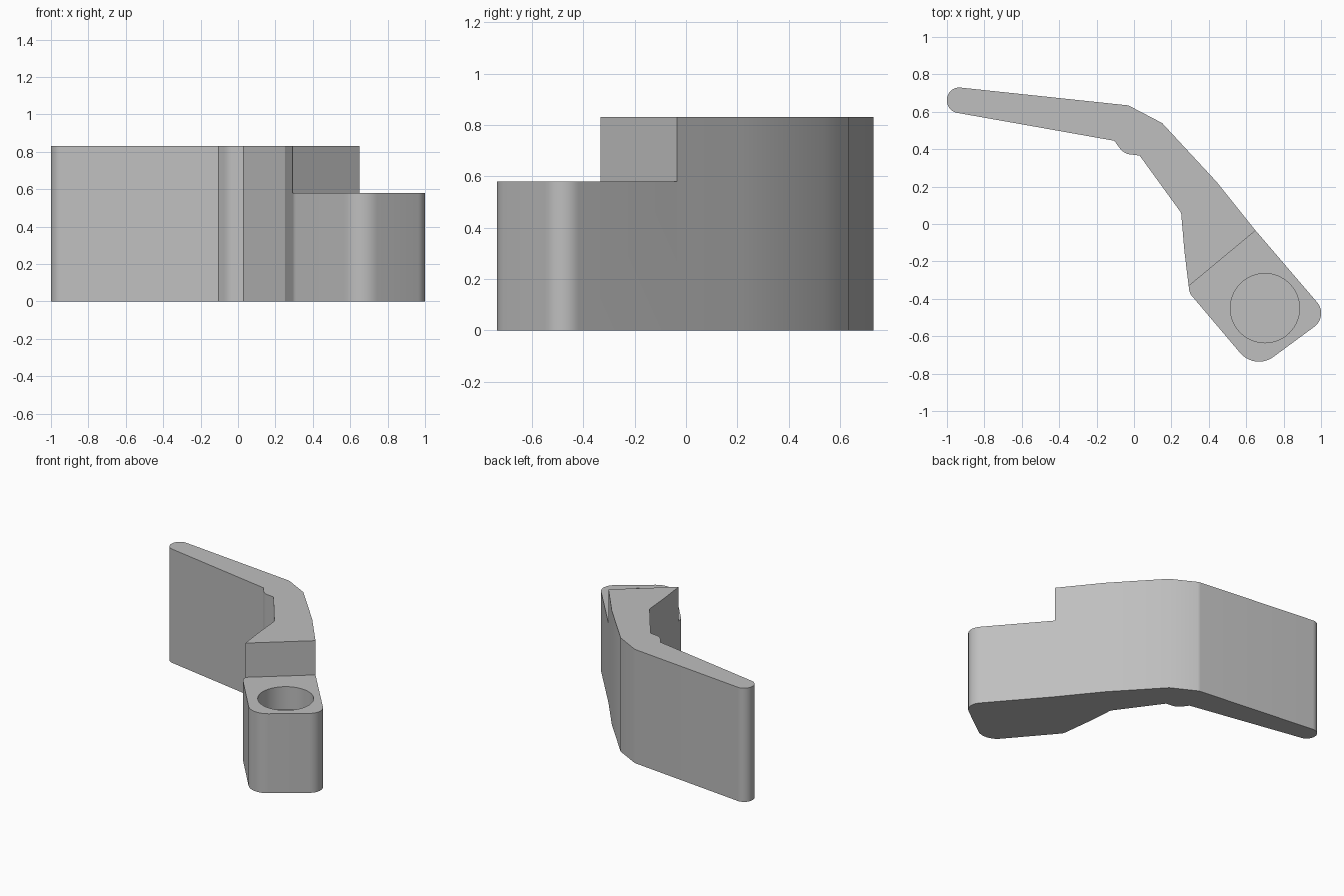
import bpy, bmesh, math
from mathutils import Vector

cube = bpy.data.objects.get("Cube")
if cube:
    bpy.data.objects.remove(cube, do_unlink=True)

HEIGHT, STEP, POCKET = 0.83, 0.58, 0.165

grey = bpy.data.materials.new("plain grey")
grey.use_nodes = True
colour = (0.52, 0.52, 0.52, 1)
grey.diffuse_color = colour
grey.node_tree.nodes["Principled BSDF"].inputs["Base Color"].default_value = colour


def rounded(corners, steps=10):
    """Outline from (x, y, radius) corners, each rounded by a tangent arc."""
    out = []
    for i, (x, y, r) in enumerate(corners):
        p = Vector((x, y))
        if r == 0:
            out.append(p)
            continue
        a = (Vector(corners[i - 1][:2]) - p).normalized()
        b = (Vector(corners[(i + 1) % len(corners)][:2]) - p).normalized()
        half = a.angle(b) / 2
        centre = p + (a + b).normalized() * r / math.sin(half)
        start = p + a * r / math.tan(half) - centre
        end = p + b * r / math.tan(half) - centre
        turn = math.atan2(start.x * end.y - start.y * end.x, start.dot(end))
        for k in range(steps + 1):
            t = turn * k / steps
            out.append(centre + Vector((
                start.x * math.cos(t) - start.y * math.sin(t),
                start.x * math.sin(t) + start.y * math.cos(t))))
    return out


def prism(name, outline, z0, z1):
    """Extrude an outline from z0 to z1."""
    bm = bmesh.new()
    face = bm.faces.new([bm.verts.new((p.x, p.y, z0)) for p in outline])
    top = bmesh.ops.extrude_face_region(bm, geom=[face])["geom"]
    bmesh.ops.translate(bm, vec=(0, 0, z1 - z0),
                        verts=[v for v in top if isinstance(v, bmesh.types.BMVert)])
    bmesh.ops.recalc_face_normals(bm, faces=bm.faces)
    mesh = bpy.data.meshes.new(name)
    bm.to_mesh(mesh)
    bm.free()
    mesh.materials.append(grey)
    obj = bpy.data.objects.new(name, mesh)
    bpy.context.collection.objects.link(obj)
    return obj


def cut(body, cutter):
    """Subtract the cutter, then discard it."""
    cutter.hide_render = True
    mod = body.modifiers.new("cut", "BOOLEAN")
    mod.operation, mod.solver, mod.object = "DIFFERENCE", "EXACT", cutter
    bpy.context.view_layer.objects.active = body
    bpy.ops.object.modifier_apply(modifier=mod.name)
    bpy.data.objects.remove(cutter, do_unlink=True)


# Bent lever: thin arm, elbow with inner bump, and rounded mounting pad
lever = prism("bent_lever", rounded([
    (-1, 0.737, 0.065), (-0.03, 0.634, 0.05), (0.15, 0.54, 0), (0.44, 0.227, 0),
    (0.65, -0.035, 0), (1.042, -0.492, 0.09), (0.647, -0.783, 0.13),
    (0.297, -0.37, 0.07), (0.27, -0.15, 0), (0.252, 0.06, 0.02),
    (0.03, 0.366, 0), (-0.055, 0.376, 0.08), (-0.105, 0.445, 0),
    (-1, 0.604, 0.065)]), 0, HEIGHT)

# Lowered step over the pad
a, b = Vector((0.29, -0.334)), Vector((0.65, -0.035))
along = (b - a).normalized()
out = Vector((along.y, -along.x))
a, b = a - along * 0.4, b + along * 0.4
cut(lever, prism("step_cutter", [a, b, b + out, a + out], STEP, HEIGHT + 0.2))

# Round blind pocket in the pad
circle = [Vector((0.70 + 0.185 * math.cos(t), -0.45 + 0.185 * math.sin(t)))
          for t in (math.tau * k / 64 for k in range(64))]
cut(lever, prism("pocket_cutter", circle, STEP - POCKET, HEIGHT))

# Smooth rounded walls, crisp rims
bpy.ops.object.select_all(action="DESELECT")
lever.select_set(True)
bpy.context.view_layer.objects.active = lever
bpy.ops.object.shade_smooth_by_angle(angle=math.radians(30))
